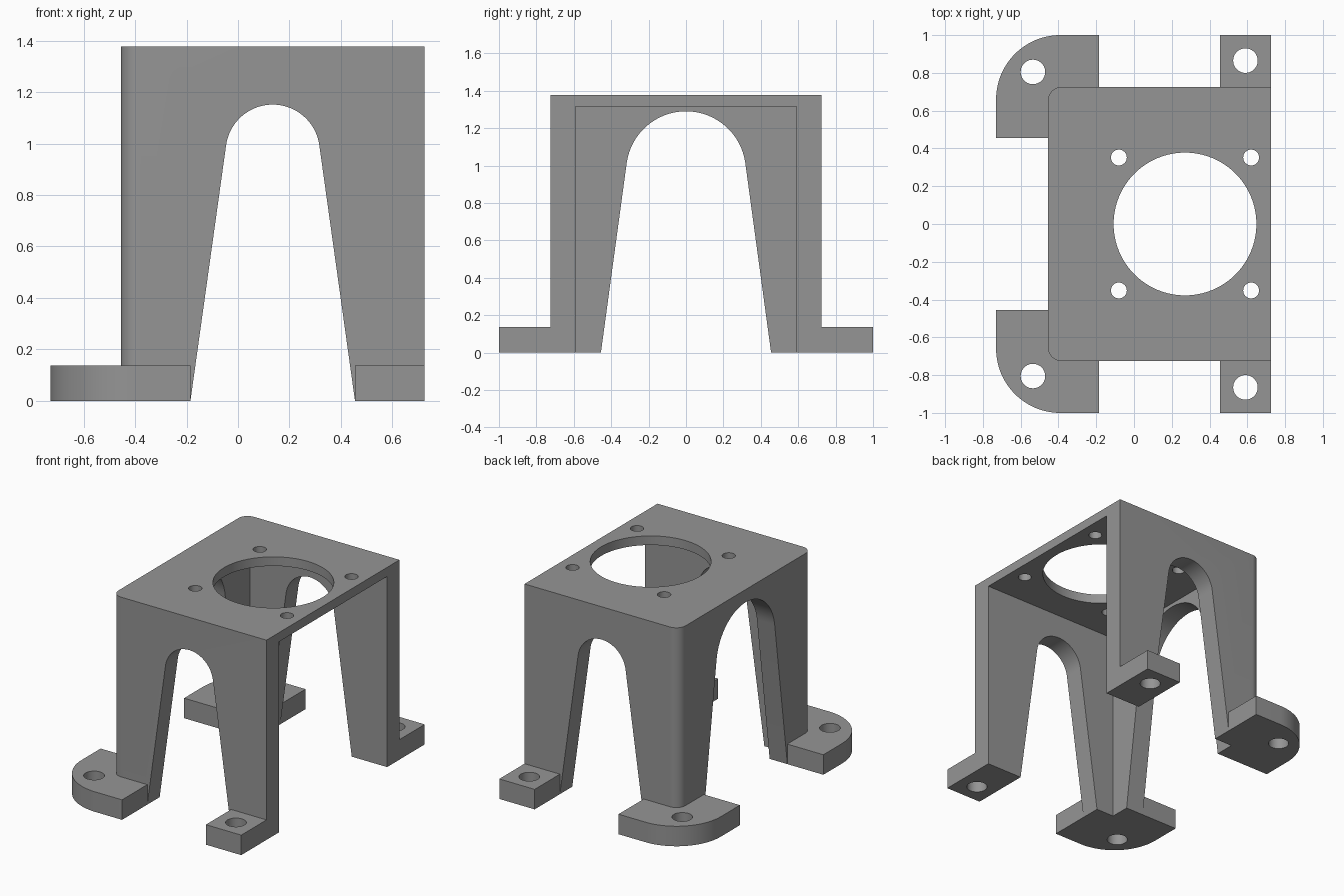
import bpy, bmesh, math
from mathutils import Matrix

if "Cube" in bpy.data.objects:
    bpy.data.objects.remove(bpy.data.objects["Cube"])

grey = bpy.data.materials.new("mid grey")
grey.diffuse_color = (0.3, 0.3, 0.3, 1)
grey.use_nodes = True
grey.node_tree.nodes["Principled BSDF"].inputs["Base Color"].default_value = grey.diffuse_color


def prism(name, pts, lo, hi, axis="Z"):
    """Extrude a 2D profile along an axis: Z takes (x, y), Y takes (x, z), X takes (y, z)."""
    place = {"Z": lambda a, b, h: (a, b, h),
             "Y": lambda a, b, h: (a, h, b),
             "X": lambda a, b, h: (h, a, b)}[axis]
    bm = bmesh.new()
    base = bm.faces.new([bm.verts.new(place(a, b, lo)) for a, b in pts])
    ext = bmesh.ops.extrude_face_region(bm, geom=[base])
    shift = place(0, 0, hi - lo)
    bmesh.ops.translate(bm, vec=shift, verts=[v for v in ext["geom"] if isinstance(v, bmesh.types.BMVert)])
    bmesh.ops.recalc_face_normals(bm, faces=bm.faces[:])
    me = bpy.data.meshes.new(name)
    bm.to_mesh(me)
    bm.free()
    me.materials.append(grey)
    ob = bpy.data.objects.new(name, me)
    bpy.context.collection.objects.link(ob)
    return ob


def arc(cx, cy, r, a0, a1, n):
    return [(cx + r * math.cos(math.radians(a0 + (a1 - a0) * i / n)),
             cy + r * math.sin(math.radians(a0 + (a1 - a0) * i / n))) for i in range(n + 1)]


def rect(x0, y0, x1, y1):
    return [(x0, y0), (x1, y0), (x1, y1), (x0, y1)]


def combine(target, other, operation):
    """Apply a boolean and remove the helper."""
    mod = target.modifiers.new("bool", "BOOLEAN")
    mod.operation, mod.solver, mod.object = operation, "EXACT", other
    bpy.context.view_layer.objects.active = target
    bpy.ops.object.modifier_apply(modifier=mod.name)
    bpy.data.objects.remove(other)


def drill(target, x, y, r, lo, hi, n=40):
    combine(target, prism("hole_cutter", arc(x, y, r, 0, 360, n)[:-1], lo, hi), "DIFFERENCE")


def arch(centre, base_half, r, top):
    """Tapered opening with a round head, running below the ground."""
    zc, tilt = top - r, 8.0
    head = arc(centre, zc, r, tilt, 180 - tilt, 32)
    half, z = head[0][0] - centre, head[0][1]
    low = base_half + (base_half - half) / z * 0.1
    return [(centre - low, -0.1), (centre + low, -0.1)] + head


X0, X1, Y, H = -0.455, 0.725, 0.725, 1.378
WALL, FOOT_H = 0.135, 0.138

# Body: box with two rounded vertical edges, open on one side
outline = [(X1, -Y), (X1, Y)] + arc(X0 + 0.07, Y - 0.07, 0.07, 90, 180, 10) \
    + arc(X0 + 0.07, -Y + 0.07, 0.07, 180, 270, 10)
body = prism("motor_stand", outline, 0, H)
combine(body, prism("cavity", rect(X0 + WALL, -Y + WALL, X1 + 0.2, Y - WALL), -0.1, 1.315), "DIFFERENCE")

# Arched openings that leave four tapered legs
combine(body, prism("side_arch", arch(0.135, 0.32, 0.183, 1.152), -1, 1, "Y"), "DIFFERENCE")
combine(body, prism("back_arch", arch(0, 0.455, 0.32, 1.29), -1, 0, "X"), "DIFFERENCE")

# Top plate: large bore and four screw holes
drill(body, 0.27, 0, 0.378, 1.2, 1.5, 96)
for x in (-0.08, 0.62):
    for y in (-0.352, 0.352):
        drill(body, x, y, 0.042, 1.2, 1.5, 32)

# Feet: rounded corner feet at the back, square tabs at the open side
for s in (-1, 1):
    corner = [(-0.185, 0.725), (-0.185, 1.0)] + arc(-0.73 + 0.34, 1.0 - 0.34, 0.34, 90, 180, 24) \
        + [(-0.73, 0.455), (X0, 0.455), (X0, 0.64), (-0.40, 0.67), (-0.37, 0.725)]
    foot = prism("corner_foot", [(x, s * y) for x, y in corner], 0, FOOT_H)
    drill(foot, -0.535, s * 0.805, 0.065, -0.1, 0.3)
    combine(body, foot, "UNION")

    tab = prism("tab_foot", [(x, s * y) for x, y in rect(0.455, 0.725, X1, 1.0)], 0, FOOT_H)
    drill(tab, 0.59, s * 0.865, 0.065, -0.1, 0.3)
    combine(body, tab, "UNION")

# Smooth curved walls, keep sharp edges
bpy.ops.object.select_all(action="DESELECT")
body.select_set(True)
bpy.context.view_layer.objects.active = body
bpy.ops.object.shade_smooth_by_angle(angle=math.radians(25))
